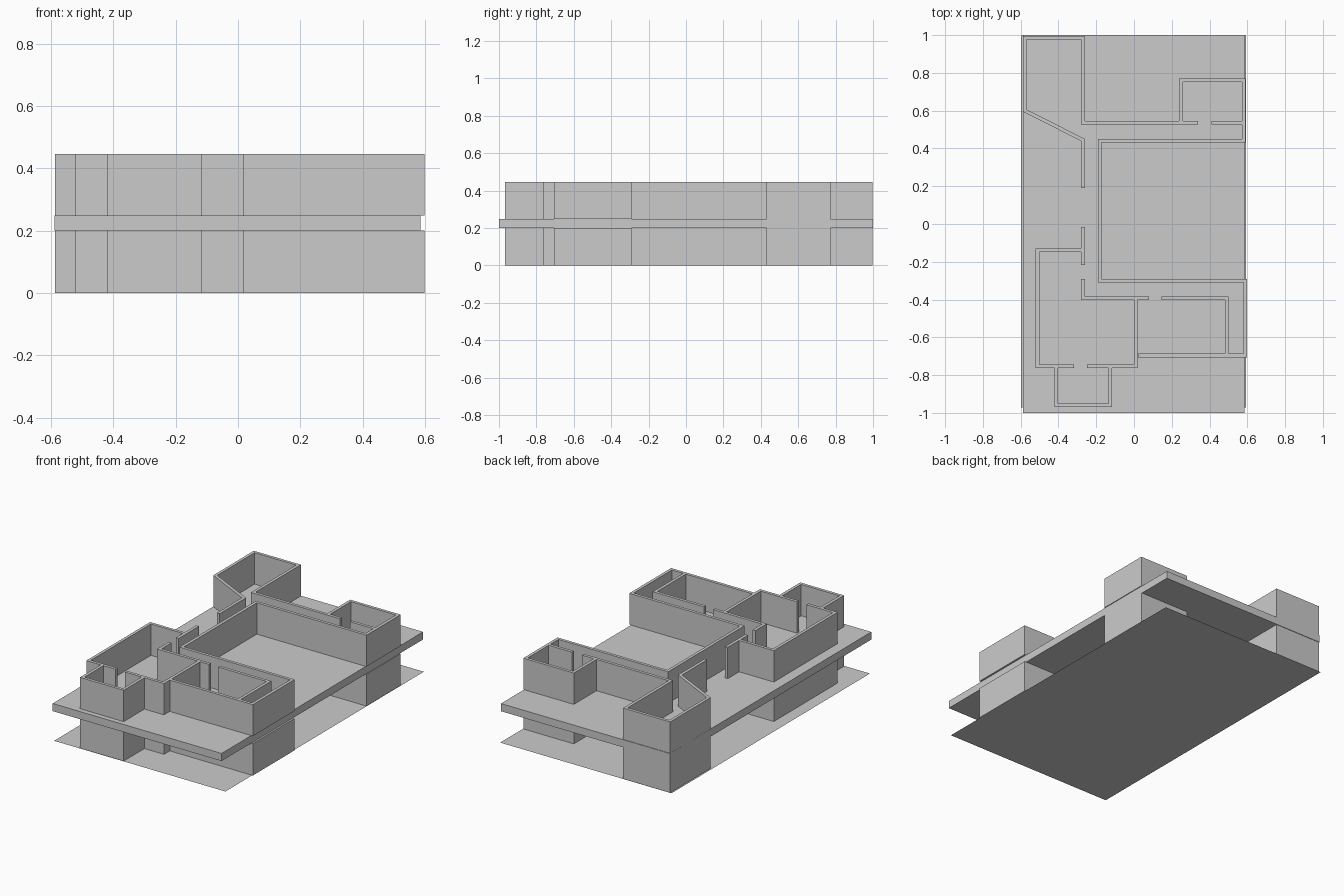
import bpy, bmesh
from mathutils import Vector

if "Cube" in bpy.data.objects:
    bpy.data.objects.remove(bpy.data.objects["Cube"])

THICK = 0.019


def finish(bm, name):
    bmesh.ops.recalc_face_normals(bm, faces=bm.faces)
    mesh = bpy.data.meshes.new(name)
    bm.to_mesh(mesh)
    bm.free()
    obj = bpy.data.objects.new(name, mesh)
    bpy.context.collection.objects.link(obj)
    return obj


def extrude_outline(bm, outline, z0, z1):
    face = bm.faces.new([bm.verts.new((x, y, z0)) for x, y in outline])
    if z1 > z0:
        ext = bmesh.ops.extrude_face_region(bm, geom=[face], use_keep_orig=True)
        verts = [g for g in ext["geom"] if isinstance(g, bmesh.types.BMVert)]
        bmesh.ops.translate(bm, verts=verts, vec=(0, 0, z1 - z0))


def plate(name, x0, x1, y0, y1, z0, z1):
    bm = bmesh.new()
    extrude_outline(bm, [(x0, y0), (x1, y0), (x1, y1), (x0, y1)], z0, z1)
    return finish(bm, name)


def wall(name, path, z0, z1):
    """Wall of even thickness along a centre line, with mitred corners."""
    pts = [Vector(p) for p in path]
    dirs = [(b - a).normalized() for a, b in zip(pts, pts[1:])]
    normals = [Vector((-d.y, d.x)) for d in dirs]
    offs = []
    for i in range(len(pts)):
        n0, n1 = normals[max(i - 1, 0)], normals[min(i, len(normals) - 1)]
        offs.append((n0 + n1) * (THICK / 2 / (1 + n0.dot(n1))))
    left = [p + o for p, o in zip(pts, offs)]
    right = [p - o for p, o in zip(pts, offs)]
    bm = bmesh.new()
    # one quad-footed block per straight run, welded at the corners
    low = [[bm.verts.new((*q, z0)) for q in side] for side in (left, right)]
    top = [[bm.verts.new((*q, z1)) for q in side] for side in (left, right)]
    last = len(pts) - 1
    for i in range(last):
        j = i + 1
        for ring in (low, top):
            bm.faces.new((ring[0][i], ring[0][j], ring[1][j], ring[1][i]))
        for s in (0, 1):
            bm.faces.new((low[s][i], low[s][j], top[s][j], top[s][i]))
    for e in (0, last):
        bm.faces.new((low[0][e], low[1][e], top[1][e], top[0][e]))
    return finish(bm, name)


# Wall centre lines of the floor plan, shared by both storeys
PLAN = {
    "north_west_room_wall": [(0.34, 0.537), (-0.27, 0.537), (-0.27, 0.987),
                             (-0.578, 0.987), (-0.578, 0.60),
                             (-0.27, 0.445), (-0.27, 0.19)],
    "hall_and_east_wall": [(0.249, 0.546), (0.249, 0.762), (0.581, 0.762),
                           (0.581, 0.441), (-0.181, 0.441), (-0.181, -0.30),
                           (0.588, -0.30), (0.588, -0.696), (0.02, -0.696)],
    "north_east_door_stub": [(0.41, 0.537), (0.572, 0.537)],
    "south_east_room_wall": [(0.145, -0.394), (0.491, -0.394), (0.491, -0.687)],
    "corridor_corner_wall": [(0.08, -0.394), (-0.27, -0.394), (-0.27, -0.29)],
    "south_divider_wall": [(0.01, -0.403), (0.01, -0.753), (-0.25, -0.753)],
    "south_west_room_wall": [(-0.317, -0.753), (-0.511, -0.753),
                             (-0.511, -0.138), (-0.279, -0.138)],
    "corridor_stub_wall": [(-0.27, -0.015), (-0.27, -0.217)],
    "front_bay_wall": [(-0.411, -0.762), (-0.411, -0.959),
                       (-0.126, -0.959), (-0.126, -0.762)],
}

# Thin ground sheet and the slab between storeys
plate("ground_sheet", -0.598, 0.593, -0.972, 0.998, 0.0, 0.0)
plate("floor_slab", -0.588, 0.586, -1.0, 1.0, 0.2, 0.248)

# Two storeys of walls
for storey, z0, z1 in (("lower", 0.0, 0.2), ("upper", 0.248, 0.445)):
    for part, path in PLAN.items():
        wall(f"{storey}_{part}", path, z0, z1)
